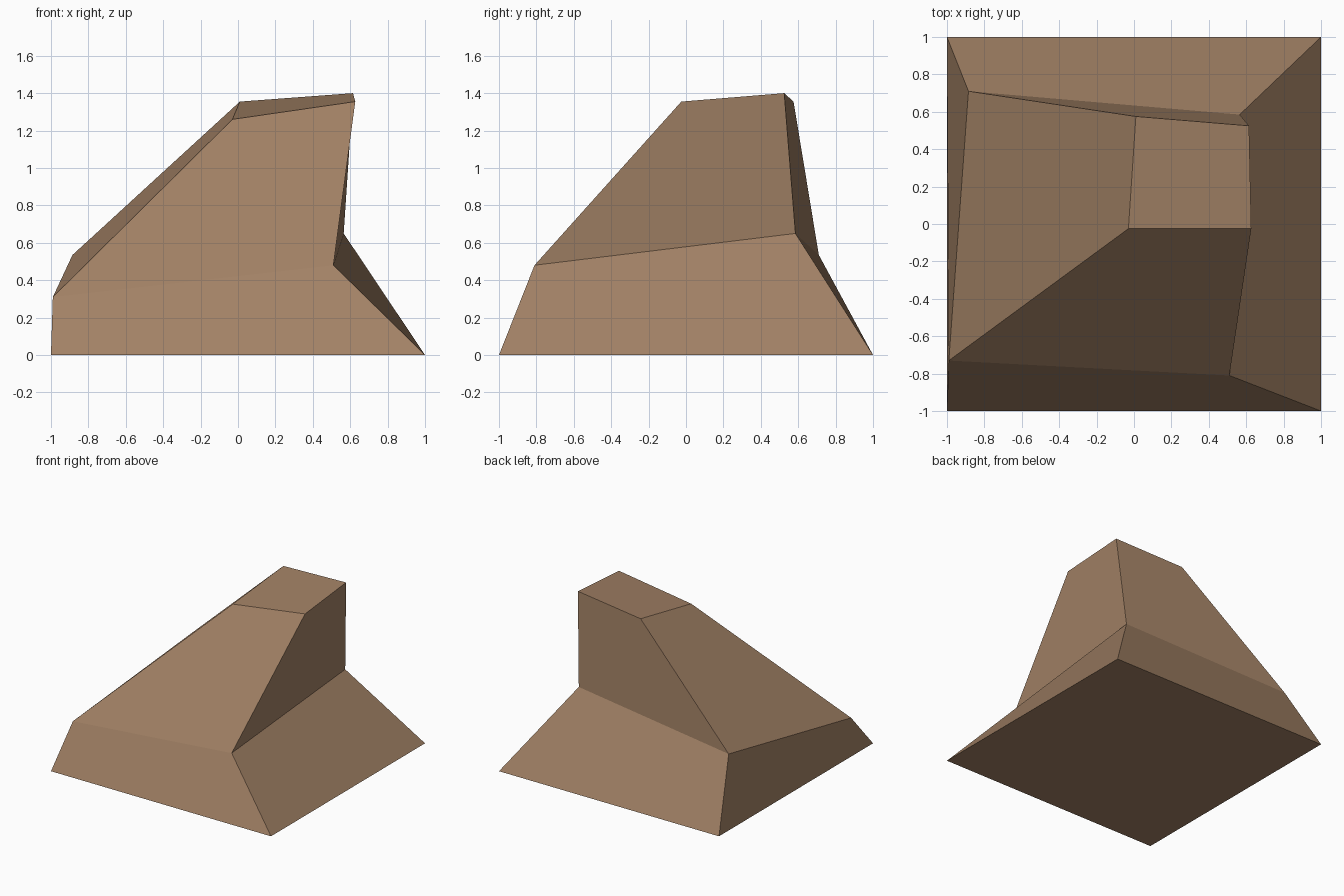
import bpy, bmesh

if "Cube" in bpy.data.objects:
    bpy.data.objects.remove(bpy.data.objects["Cube"])

# Rock colour
mat = bpy.data.materials.new("earthy brown")
mat.diffuse_color = (0.36, 0.22, 0.13, 1)
mat.use_nodes = True
mat.node_tree.nodes["Principled BSDF"].inputs["Base Color"].default_value = mat.diffuse_color

# Irregular four-sided rings: base, shoulder, summit
rings = [
    [(-1, -1, 0), (1, -1, 0), (1, 1, 0), (-1, 1, 0)],
    [(-0.99, -0.73, 0.31), (0.51, -0.81, 0.48), (0.565, 0.585, 0.65), (-0.885, 0.71, 0.535)],
    [(-0.03, -0.025, 1.26), (0.627, -0.025, 1.355), (0.615, 0.525, 1.40), (0.01, 0.575, 1.355)],
]

bm = bmesh.new()
loops = [[bm.verts.new(p) for p in ring] for ring in rings]

# Sides between neighbouring rings
for low, high in zip(loops, loops[1:]):
    for i in range(4):
        j = (i + 1) % 4
        bm.faces.new((low[i], low[j], high[j], high[i]))

# Underside and summit
bm.faces.new(reversed(loops[0]))
bm.faces.new(loops[-1])

mesh = bpy.data.meshes.new("rock")
bm.to_mesh(mesh)
bm.free()
mesh.materials.append(mat)
rock = bpy.data.objects.new("rock", mesh)
bpy.context.collection.objects.link(rock)
